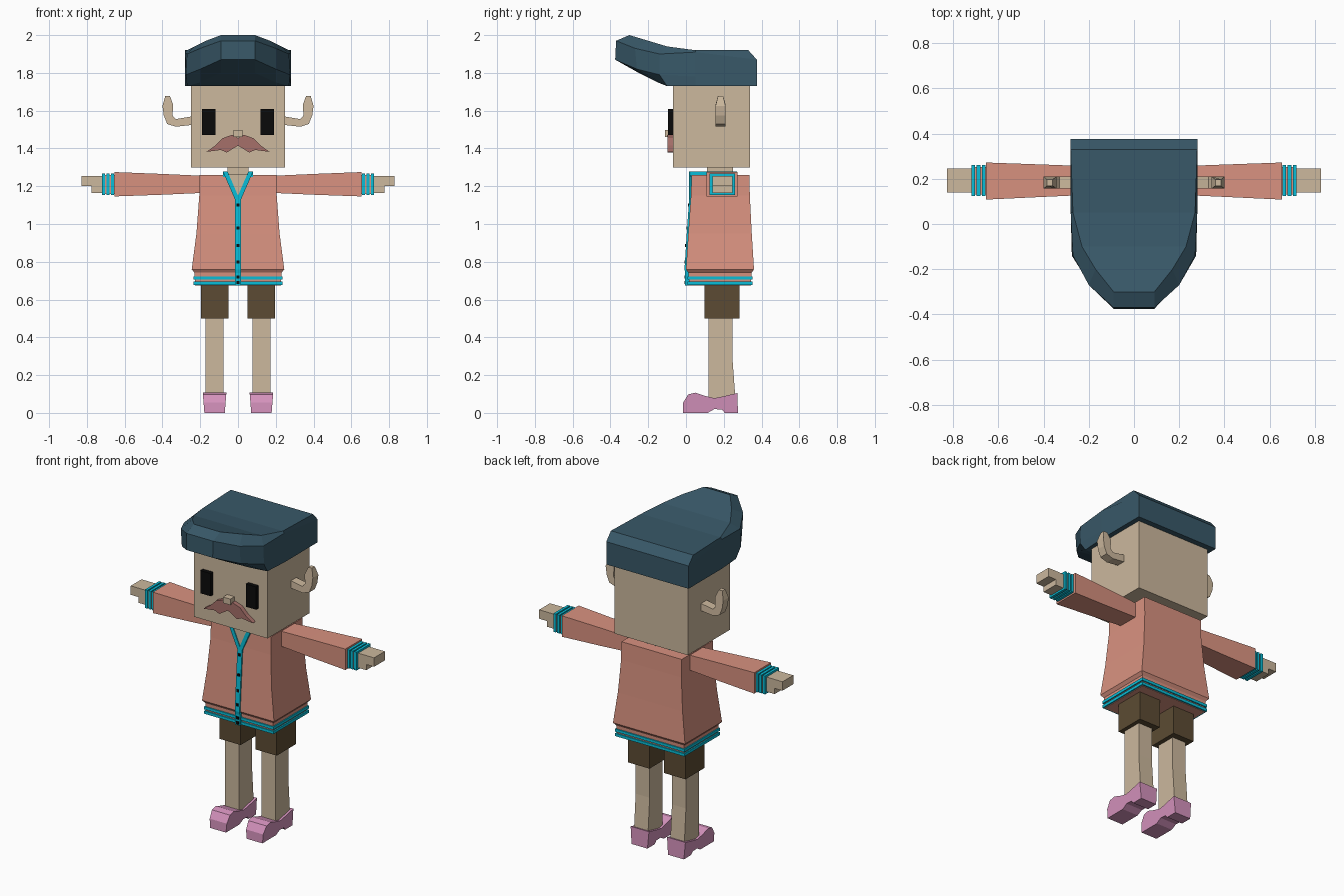
import bpy, bmesh

cube = bpy.data.objects.get("Cube")
if cube:
    bpy.data.objects.remove(cube, do_unlink=True)


def material(name, *rgb):
    """Flat material from display values 0-255, stored as linear."""
    colour = tuple((c / 255 / 12.92) if c < 11 else ((c / 255 + 0.055) / 1.055) ** 2.4
                   for c in rgb) + (1.0,)
    m = bpy.data.materials.new(name)
    m.use_nodes = True
    m.diffuse_color = colour
    m.node_tree.nodes["Principled BSDF"].inputs["Base Color"].default_value = colour
    return m


SKIN = material("skin", 204, 184, 157)
CORAL = material("coral_cloth", 217, 146, 128)
CYAN = material("cyan_trim", 8, 190, 216)
BROWN = material("brown_cloth", 92, 75, 51)
HAIR = material("dark_teal_hair", 56, 88, 104)
BLACK = material("black", 10, 10, 10)
PINK = material("pink_leather", 212, 146, 188)
MOUSTACHE = material("moustache_brown", 166, 112, 106)


def loft(name, rings, mat, cap=True):
    """Skin a list of equal length point rings, closed at both ends."""
    bm = bmesh.new()
    rows = [[bm.verts.new(p) for p in ring] for ring in rings]
    n = len(rows[0])
    for a, b in zip(rows, rows[1:]):
        for i in range(n):
            j = (i + 1) % n
            bm.faces.new((a[i], a[j], b[j], b[i]))
    for row in (rows[0], rows[-1]):
        if cap:
            bm.faces.new(row)
        else:  # strips joining mirrored halves
            for i in range(n // 2 - 1):
                bm.faces.new((row[i], row[i + 1], row[n - 2 - i], row[n - 1 - i]))
    bmesh.ops.recalc_face_normals(bm, faces=bm.faces)
    mesh = bpy.data.meshes.new(name)
    bm.to_mesh(mesh)
    bm.free()
    mesh.materials.append(mat)
    ob = bpy.data.objects.new(name, mesh)
    bpy.context.scene.collection.objects.link(ob)
    return ob


def box(name, x, y, z, mat):
    return loft(name, [[(x[0], y[0], h), (x[1], y[0], h), (x[1], y[1], h), (x[0], y[1], h)]
                       for h in z], mat)


def front_prism(name, profile, y, mat):
    return loft(name, [[(x, d, z) for x, z in profile] for d in y], mat)


def side_prism(name, profile, x, mat):
    return loft(name, [[(w, y, z) for y, z in profile] for w in x], mat)


def sleeve(name, sections, s, mat):
    """Box tube along x from (x, y0, y1, z0, z1) sections."""
    return loft(name, [[(s * x, a, c), (s * x, b, c), (s * x, b, d), (s * x, a, d)]
                       for x, a, b, c, d in sections], mat)


# Head and face
box("head", (-0.25, 0.25), (-0.07, 0.34), (1.30, 1.80), SKIN)
box("nose", (-0.025, 0.025), (-0.11, -0.06), (1.46, 1.497), SKIN)
half = [(0.03, 1.472), (0.08, 1.455), (0.12, 1.415), (0.168, 1.382),
        (0.09, 1.392), (0.06, 1.378), (0.025, 1.40)]
front_prism("moustache", [(0, 1.455)] + half + [(0, 1.415)]
            + [(-x, z) for x, z in reversed(half)], (-0.097, -0.06), MOUSTACHE)
box("neck", (-0.055, 0.055), (0.11, 0.25), (1.24, 1.31), SKIN)

# Hair with a raised, tapering quiff
hair_rings = [
    [(.28, .375, 1.73), (.28, .05, 1.73), (.27, -.10, 1.73), (.20, -.15, 1.75), (.09, -.25, 1.80)],
    [(.28, .375, 1.78), (.28, .05, 1.78), (.275, -.14, 1.79), (.20, -.26, 1.82), (.09, -.375, 1.87)],
    [(.28, .375, 1.87), (.28, .05, 1.91), (.27, -.14, 1.90), (.20, -.27, 1.93), (.09, -.37, 1.97)],
    [(.28, .33, 1.92), (.27, .05, 1.92), (.23, -.10, 1.94), (.17, -.20, 1.97), (.09, -.30, 2.0)]]
loft("hair", [r + [(-x, y, z) for x, y, z in reversed(r)] for r in hair_rings], HAIR, cap=False)

# Jacket body, flared toward the hem
body = [(1.26, .205, .03, .335), (1.15, .205, .026, .338), (0.95, .22, .012, .348),
        (0.76, .245, 0, .36), (0.742, .23, .013, .347), (0.675, .227, .016, .344)]
loft("jacket", [[(-w, a, z), (w, a, z), (w, b, z), (-w, b, z)] for z, w, a, b in body], CORAL)
for i, z in enumerate((0.678, 0.705)):
    box(f"hem_band_{i}", (-.236, .236), (.007, .353), (z, z + .017), CYAN)

# Front trim, following the slope of the jacket
slope = [(.026, 1.15), (.012, .95), (0, .76), (.004, .74), (.004, .675)]
side_prism("placket", [(y - .008, z) for y, z in slope]
           + [(y + .03, z) for y, z in reversed(slope)], (-.016, .016), CYAN)
for i, (y, z) in enumerate([(.022, 1.10), (.014, .98), (.008, .885), (.003, .80),
                            (.003, .72), (.003, .69)]):
    box(f"button_{i}", (-.008, .008), (y - .012, y + .01), (z - .008, z + .008), BLACK)

# Open neckline and collar
front_prism("neck_opening", [(-.06, 1.263), (.06, 1.263), (0, 1.145)], (.021, .06), SKIN)
box("neck_base", (-.06, .06), (.025, .26), (1.25, 1.264), SKIN)
box("collar_back", (-.08, .08), (.25, .27), (1.25, 1.277), CYAN)

# Paired parts
for side, s in (("left", 1), ("right", -1)):
    def span(a, b):
        return sorted((s * a, s * b))

    box(f"{side}_eye", span(.12, .19), (-.095, -.06), (1.47, 1.61), BLACK)
    ear = [(.24, 1.57), (.33, 1.555), (.347, 1.575), (.343, 1.63), (.36, 1.677), (.385, 1.677),
           (.40, 1.625), (.393, 1.575), (.375, 1.53), (.33, 1.515), (.24, 1.525)]
    loft(f"{side}_ear", [[(s * x, .183 + d * (.014 if z > 1.65 else .027), z) for x, z in ear]
                         for d in (-1, 1)], SKIN)

    front_prism(f"{side}_collar_edge", [(s * .055, 1.277), (s * .08, 1.277), (s * .016, 1.13),
                                        (0, 1.13), (0, 1.15)], (.016, .045), CYAN)
    box(f"{side}_collar", span(.058, .08), (.025, .26), (1.25, 1.277), CYAN)

    # Arm, cuff and hand
    sleeve(f"{side}_sleeve", [(.18, .13, .255, 1.165, 1.255), (.40, .12, .263, 1.155, 1.265),
                              (.655, .108, .272, 1.146, 1.275)], s, CORAL)
    box(f"{side}_cuff", span(.65, .718), (.13, .253), (1.16, 1.26), CORAL)
    for i, x in enumerate((.657, .680, .704)):
        box(f"{side}_cuff_band_{i}", span(x, x + .016), (.124, .26), (1.154, 1.267), CYAN)
    hand = [(.71, 1.165), (.775, 1.165), (.775, 1.20), (.828, 1.20), (.828, 1.255), (.71, 1.255)]
    front_prism(f"{side}_hand", [(s * x, z) for x, z in hand], (.14, .245), SKIN)

    # Leg and shoe
    box(f"{side}_shorts", span(.05, .195), (.098, .283), (.50, .70), BROWN)
    leg = [(.12, .07), (.12, .52), (.245, .52), (.245, .30), (.262, .07)]
    side_prism(f"{side}_leg", leg, (s * .076, s * .171), SKIN)
    shoe = [(-.017, 0), (-.015, .055), (.012, .098), (.05, .107), (.10, .09), (.15, .078),
            (.20, .088), (.272, .105), (.275, 0), (.205, 0), (.19, .018), (.15, .02), (.115, 0)]
    loft(f"{side}_shoe", [[(s * (.124 + d * (.054 + .08 * z)), y, z) for y, z in shoe]
                          for d in (-1, 1)], PINK)
